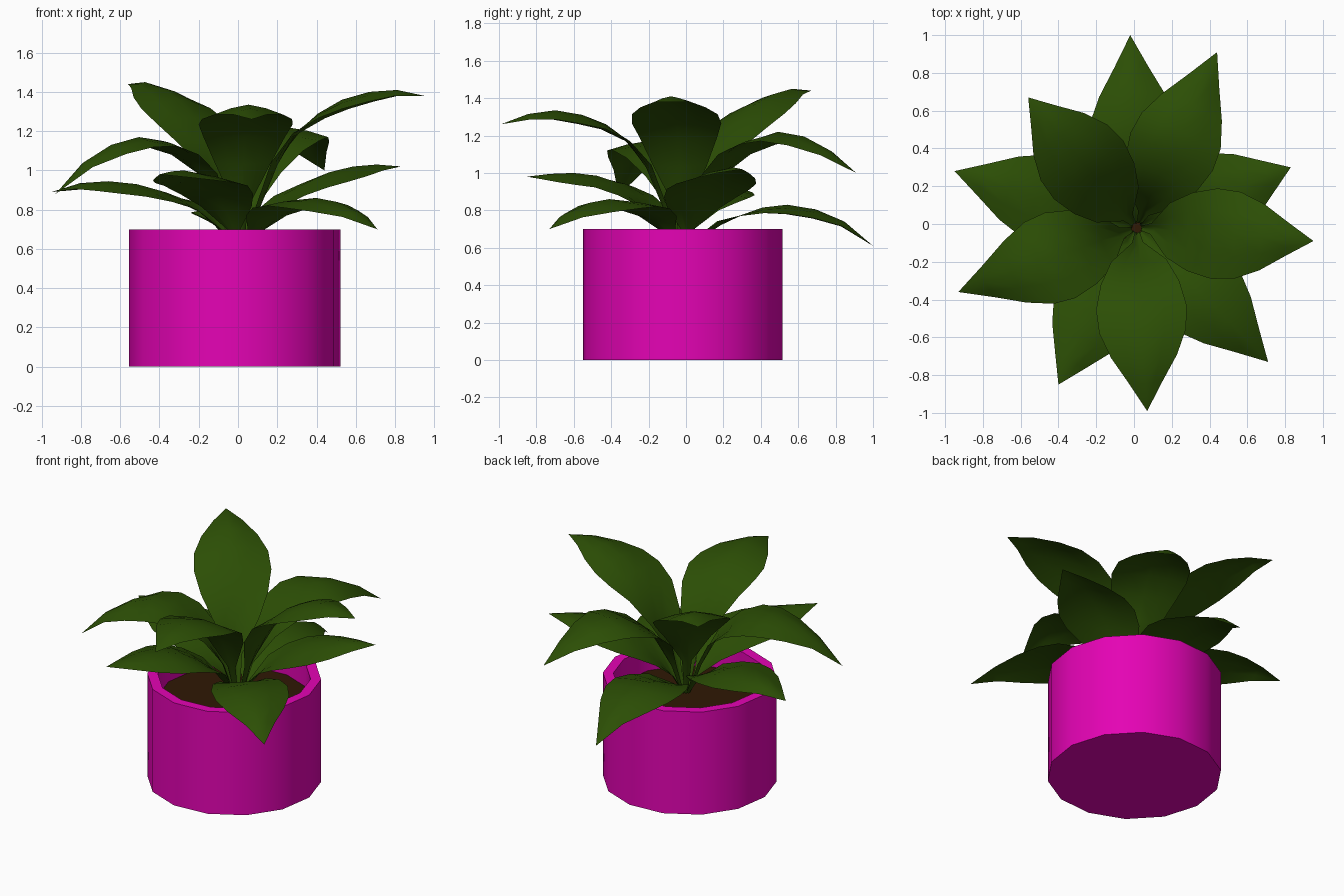
import bpy, bmesh, math
from mathutils import Vector

if "Cube" in bpy.data.objects:
    bpy.data.objects.remove(bpy.data.objects["Cube"])


def material(name, rgb):
    m = bpy.data.materials.new(name)
    m.diffuse_color = (*rgb, 1)
    m.use_nodes = True
    m.node_tree.nodes["Principled BSDF"].inputs["Base Color"].default_value = m.diffuse_color
    return m


MAGENTA = material("magenta", (0.78, 0.001, 0.46))
GREEN = material("leaf green", (0.025, 0.077, 0.0015))
BROWN = material("soil brown", (0.029, 0.009, 0.0015))


def finish(name, bm, mat, angle):
    me = bpy.data.meshes.new(name)
    bm.to_mesh(me)
    bm.free()
    me.materials.append(mat)
    ob = bpy.data.objects.new(name, me)
    bpy.context.collection.objects.link(ob)
    bpy.context.view_layer.objects.active = ob
    ob.select_set(True)
    bpy.ops.object.shade_smooth_by_angle(angle=math.radians(angle))
    ob.select_set(False)
    return ob


def lathe(name, profile, mat, sides=14, phase=4.3, cx=-0.017, cy=-0.017):
    """Revolve (radius, z) points; first and last rings are capped."""
    bm = bmesh.new()
    rings = []
    for r, z in profile:
        ring = []
        for i in range(sides):
            a = math.radians(phase) + math.tau * i / sides
            ring.append(bm.verts.new((cx + r * math.cos(a), cy + r * math.sin(a), z)))
        rings.append(ring)
    for a, b in zip(rings, rings[1:]):
        for i in range(sides):
            j = (i + 1) % sides
            bm.faces.new((a[i], a[j], b[j], b[i]))
    if len(rings) > 1:
        bm.faces.new(rings[0][::-1])
    bm.faces.new(rings[-1])
    return finish(name, bm, mat, 40)


# Pot with a thick rim, and the soil inside it
lathe("pot", [(0.54, 0), (0.54, 0.70), (0.475, 0.70), (0.475, 0.53)], MAGENTA)
lathe("soil", [(0.473, 0.55)], BROWN)

# Leaf stations along the length, half widths there, and edge lift (droop if negative)
T = (0.03, 0.10, 0.20, 0.30, 0.42, 0.55, 0.70, 0.85, 1.0)
HALF = (0.012, 0.03, 0.145, 0.208, 0.24, 0.23, 0.175, 0.09, 0.0)
CUP = (0.01, 0.02, 0.025, 0.0, -0.03, -0.05, -0.05, -0.03, 0.0)
ACROSS = (-1, -0.5, 0, 0.5, 1)
BASE = Vector((0.015, -0.02, 0))


def leaf(name, tx, ty, heights):
    """Arching leaf from the plant's base to the tip (tx, ty)."""
    span = Vector((tx, ty, 0)) - BASE
    side = Vector((-span.y, span.x, 0)).normalized()
    mid = [BASE + span * t + Vector((0, 0, z)) for t, z in zip(T, heights)]
    bm = bmesh.new()
    rows = []
    for i, p in enumerate(mid):
        if HALF[i] == 0:
            rows.append([bm.verts.new(p)] * 5)
            continue
        tangent = mid[i + 1] - mid[max(i - 1, 0)]
        normal = tangent.cross(side).normalized()
        rows.append([bm.verts.new(p + side * s * HALF[i] + normal * CUP[i] * abs(s) ** 1.5)
                     for s in ACROSS])
    for a, b in zip(rows, rows[1:]):
        for k in range(4):
            quad = [a[k], b[k], b[k + 1], a[k + 1]]
            bm.faces.new(list(dict.fromkeys(quad))[::-1])
    # make the upper side the front
    bm.normal_update()
    for f in bm.faces:
        if f.normal.z < 0:
            f.normal_flip()
    return finish(name, bm, GREEN, 60)


# Five upper leaves
UPPER = [
    (0.95, -0.09, (.58, .80, 1.03, 1.19, 1.29, 1.36, 1.40, 1.41, 1.38)),
    (0.07, -0.99, (.58, .80, 1.03, 1.17, 1.26, 1.31, 1.335, 1.315, 1.26)),
    (-0.56, 0.67, (.58, .82, 1.02, 1.15, 1.27, 1.36, 1.42, 1.45, 1.44)),
    (-0.93, -0.36, (.58, .78, .97, 1.08, 1.15, 1.17, 1.13, 1.04, .88)),
    (0.44, 0.91, (.58, .78, .98, 1.10, 1.18, 1.22, 1.195, 1.12, 1.0)),
]
# Five lower leaves
LOWER = [
    (0.83, 0.30, (.58, .68, .79, .87, .94, .99, 1.02, 1.03, 1.02)),
    (-0.95, 0.28, (.58, .68, .78, .84, .895, .93, .945, .935, .89)),
    (-0.40, -0.85, (.58, .68, .80, .88, .95, .985, 1.0, .995, .98)),
    (0.71, -0.73, (.58, .66, .75, .81, .85, .86, .84, .79, .70)),
    (-0.02, 1.00, (.58, .65, .72, .77, .815, .83, .805, .74, .61)),
]
for group, leaves in (("upper_leaf", UPPER), ("lower_leaf", LOWER)):
    for n, (x, y, h) in enumerate(leaves, 1):
        leaf(f"{group}_{n}", x, y, h)
